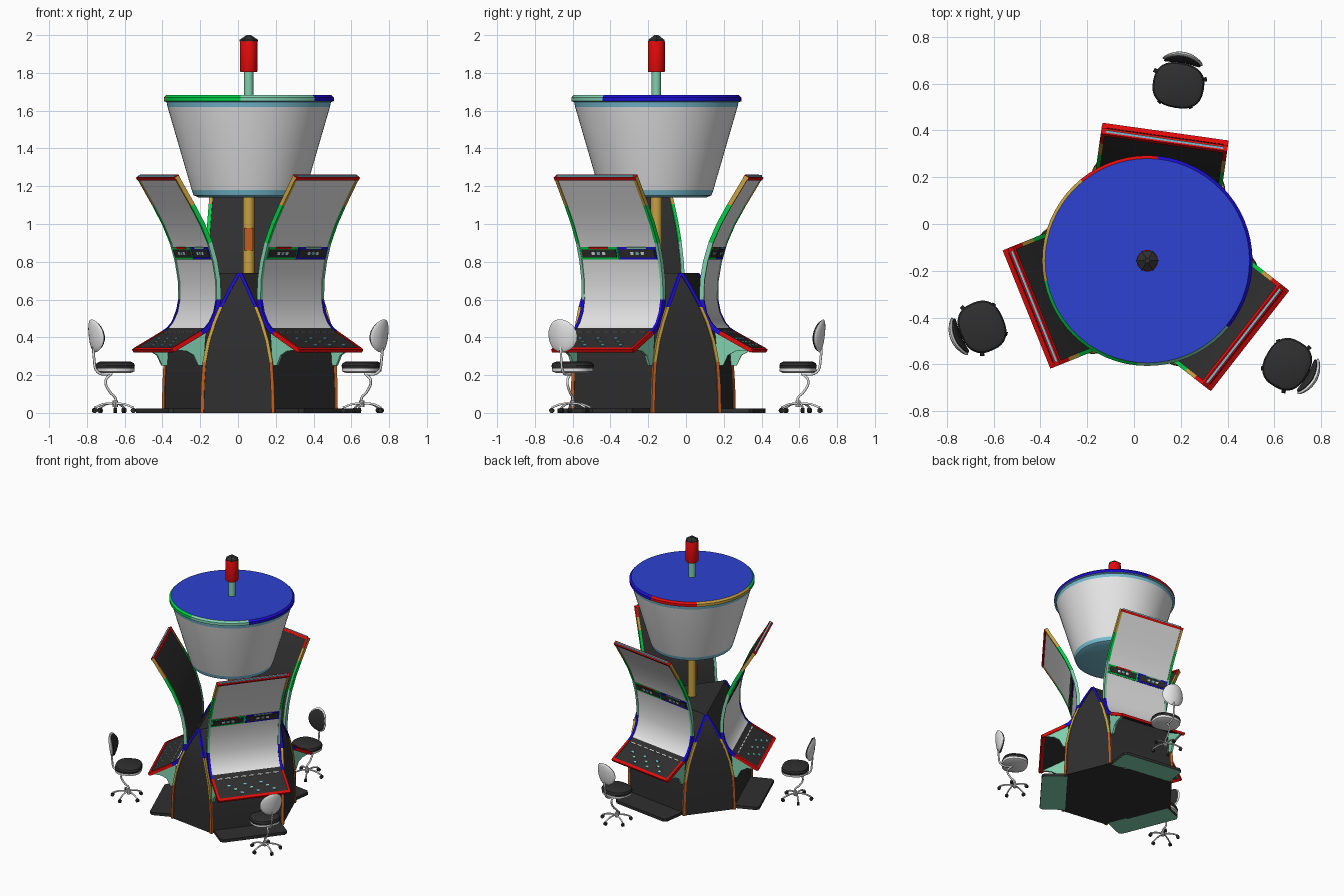
import bpy, bmesh, math
from mathutils import Matrix, Vector

if "Cube" in bpy.data.objects:
    bpy.data.objects.remove(bpy.data.objects["Cube"])

COL = {"black": (.028, .028, .028), "white": (.8, .8, .8), "red": (.78, .003, .003),
       "green": (.0, .62, .06), "mint": (.22, .63, .43), "light_blue": (.19, .52, .66),
       "gold": (.58, .36, .05), "orange": (.53, .11, .015), "deep_blue": (.012, .004, .68),
       "roof_blue": (.026, .055, .64)}
NAMES = list(COL)
MATS = []
for k, c in COL.items():
    m = bpy.data.materials.new(k)
    m.diffuse_color = (*c, 1)
    m.use_nodes = True
    m.node_tree.nodes["Principled BSDF"].inputs["Base Color"].default_value = m.diffuse_color
    MATS.append(m)


def make(name, verts, faces, cols, M=Matrix(), smooth=35):
    """Mesh object; cols is one colour name or one per face."""
    if isinstance(cols, str):
        cols = [cols] * len(faces)
    used = sorted(set(cols))
    me = bpy.data.meshes.new(name)
    me.from_pydata([M @ Vector(v) for v in verts], [], faces)
    for u in used:
        me.materials.append(MATS[NAMES.index(u)])
    for p, c in zip(me.polygons, cols):
        p.material_index = used.index(c)
    bm = bmesh.new()
    bm.from_mesh(me)
    bmesh.ops.remove_doubles(bm, verts=bm.verts, dist=1e-5)
    bmesh.ops.recalc_face_normals(bm, faces=bm.faces)
    bm.to_mesh(me)
    bm.free()
    ob = bpy.data.objects.new(name, me)
    bpy.context.collection.objects.link(ob)
    bpy.ops.object.select_all(action='DESELECT')
    ob.select_set(True)
    bpy.context.view_layer.objects.active = ob
    bpy.ops.object.shade_smooth_by_angle(angle=math.radians(smooth))
    return ob


def loft(name, rings, col, M=Matrix(), caps=True, smooth=35):
    """Skin closed rings; col is a name or a function(face centre, row, side)."""
    n = len(rings[0])
    verts = [v for r in rings for v in r]
    faces, cols = [], []
    pick = lambda f, i, j: col if isinstance(col, str) else col(
        sum((Vector(verts[a]) for a in f), Vector()) / len(f), i, j)
    for i in range(len(rings) - 1):
        for j in range(n):
            k = (j + 1) % n
            f = (i*n + j, i*n + k, (i+1)*n + k, (i+1)*n + j)
            faces.append(f)
            cols.append(pick(f, i, j))
    if caps:
        for i, base in ((0, 0), (len(rings) - 2, (len(rings) - 1) * n)):
            f = tuple(range(base, base + n))
            faces.append(f)
            cols.append(pick(f, i, -1))
    return make(name, verts, faces, cols, M, smooth)


def lathe(name, prof, n, col, M=Matrix(), sx=1, sy=1, e=1):
    """Turned shape; e below 1 makes the outline squarer."""
    q = lambda v: math.copysign(abs(v)**e, v)
    rings = [[(r*sx*q(math.cos(2*math.pi*j/n)), r*sy*q(math.sin(2*math.pi*j/n)), z) for j in range(n)]
             for r, z in prof]
    return loft(name, rings, col, M)


def box(name, lo, hi, col, M=Matrix()):
    return loft(name, [[(lo[0], lo[1], z), (hi[0], lo[1], z), (hi[0], hi[1], z), (lo[0], hi[1], z)]
                       for z in (lo[2], hi[2])], col, M)


def ribbon(name, path, t0, t1, a, b, col, M):
    """Strip following an (r, z) path, a in front and b behind, from t0 to t1 sideways."""
    rings = []
    for i, p in enumerate(path):
        q0, q1 = Vector(path[max(i-1, 0)]), Vector(path[min(i+1, len(path)-1)])
        d = (q1 - q0).normalized()
        n = Vector((-d.y, d.x))
        f, k = Vector(p) + n*a, Vector(p) - n*b
        rings.append([(f.x, t0, f.y), (f.x, t1, f.y), (k.x, t1, k.y), (k.x, t0, k.y)])
    return loft(name, rings, col, M)


def tube(name, pts, r, col, M):
    cu = bpy.data.curves.new(name, 'CURVE')
    cu.dimensions, cu.bevel_depth, cu.bevel_resolution, cu.use_fill_caps = '3D', r, 1, True
    cu.resolution_u = 5
    s = cu.splines.new('BEZIER')
    s.bezier_points.add(len(pts) - 1)
    for bp, p in zip(s.bezier_points, pts):
        bp.co = M @ Vector(p)
        bp.handle_left_type = bp.handle_right_type = 'AUTO'
    cu.materials.append(MATS[NAMES.index(col)])
    ob = bpy.data.objects.new(name, cu)
    bpy.context.collection.objects.link(ob)


C = Matrix.Translation((.057, -.157, 0))
turn = lambda deg: C @ Matrix.Rotation(math.radians(deg), 4, 'Z')
STATIONS, PETALS = (82, 202, 322), (22, 142, 262)

# black core: six-sided at the floor, closing to three points
CORE = [(0, .42, .19), (.15, .42, .186), (.27, .418, .178), (.38, .413, .157), (.48, .405, .126),
        (.56, .394, .094), (.65, .374, .05), (.74, .345, .004)]
rings = []
for z, d, w in CORE:
    ring = []
    for a in PETALS:
        R = Matrix.Rotation(math.radians(a), 4, 'Z')
        ring += [tuple(R @ Vector((d, s*w, z))) for s in (-1, 1)]
    rings.append(ring)
loft("core_body", rings, "black", C)

# coloured trims along the core edges
trim_col = lambda c, i, j: "orange" if c.z < .27 else "gold" if c.z < .56 else "deep_blue"
for a in PETALS:
    for s in (-1, 1):
        loft("core_trim", [[(d + u*.008, s*w + v*.009, z) for u, v in ((-1, -1), (1, -1), (1, 1), (-1, 1))]
                           for z, d, w in CORE], trim_col, turn(a))

# central pole with its plate
lathe("centre_pole", [(.03, .73), (.03, 1.15)], 16, "gold", C)
box("pole_plate", (-.022, -.036, .86), (.022, -.027, .98), "orange", C)


# hanging conical drum with multicolour rim
def drum_col(c, i, j):
    if j < 0:
        return "light_blue" if c.z < 1.4 else "roof_blue"
    if i in (0, 1, 3, 4):
        return "light_blue"
    if i == 2:
        return "white"
    a = math.degrees(math.atan2(c.y, c.x)) % 360
    for lim, k in ((82, "deep_blue"), (130, "red"), (190, "gold"), (263, "green"), (322, "mint")):
        if a < lim:
            return k
    return "deep_blue"


lathe("drum", [(.265, 1.14), (.292, 1.152), (.302, 1.18), (.43, 1.62), (.435, 1.645), (.45, 1.65),
               (.45, 1.67), (.437, 1.683)], 64, drum_col, C)

# beacon on top
lathe("beacon_stem", [(.025, 1.67), (.025, 1.82)], 12, "mint", C)
lathe("beacon_lamp", [(.044, 1.805), (.046, 1.81), (.046, 1.965), (.044, 1.97)], 18, "red", C)
lathe("beacon_cap", [(.049, 1.967), (.049, 1.975), (.012, 2.0)], 6, "black", C)

# station profile, from screen top down to the desk lip
SCREEN = [(.522, 1.25), (.48, 1.18), (.431, 1.1), (.375, 1.0), (.331, .9), (.302, .8), (.285, .7),
          (.283, .6), (.297, .53), (.324, .475), (.35, .445), (.38, .425)]
PATH = SCREEN + [(.545, .333)]


def rad(z):
    for (r0, z0), (r1, z1) in zip(PATH, PATH[1:]):
        if z1 <= z <= z0:
            return r0 + (r1 - r0) * (z0 - z) / (z0 - z1)


def shell_col(c, i, j):
    return "white" if j == 0 and c.z > .44 else "black"


def edge_col(c, i, j):
    for lim, k in ((.40, "red"), (.64, "deep_blue"), (.86, "mint"), (1.06, "green"), (1.22, "gold")):
        if c.z < lim:
            return k
    return "red"


band = lambda z0, z1: [(rad(z), z) for z in (z1, (z0 + z1) / 2, z0)]
for a in STATIONS:
    M = turn(a)
    ribbon("screen_and_desk", PATH, -.262, .262, .006, .008, shell_col, M)
    ribbon("screen_top_trim", [(.528, 1.25), (.518, 1.235)], -.272, .272, .009, .02, "red", M)
    box("top_trim_inlay", (.518, -.255, 1.248), (.528, .255, 1.26), "light_blue", M)
    ribbon("desk_front_trim", [(.534, .339), (.553, .328)], -.272, .272, .009, .009, "red", M)
    for s in (-1, 1):
        ribbon("station_side_trim", PATH, s*.264 - .009, s*.264 + .009, .01, .014, edge_col, M)
        # bracket below the desk
        br = [(.35, .435), (.38, .415), (.53, .333), (.46, .327), (.42, .305), (.393, .25), (.365, .25)]
        loft("desk_bracket", [[(r, s*.256 + u, z) for r, z in br] for u in (-.008, .008)], "mint", M)
        # button band, one half per side
        t0, t1 = (-.253, -.003) if s < 0 else (.003, .253)
        ribbon("band_frame", band(.815, .88), t0, t1, .011, 0, "green" if s < 0 else "deep_blue", M)
        ribbon("band_top_strip", band(.871, .88), t0 + .06, t1 - .06, .013, 0, "red" if s < 0 else "mint", M)
        ribbon("band_panel", band(.826, .869), t0 + .01, t1 - .01, .014, 0, "black", M)
        for k in range(3):
            t = s*.13 + (k - 1)*.035
            ribbon("band_button", band(.84, .855), t - .011, t + .011, .016, 0, ("white", "light_blue", "white")[k], M)
    # dashed white row and small controls on the desk
    D = M @ Matrix.Translation((.38, 0, .425)) @ Matrix.Rotation(math.atan2(.092, .165), 4, 'Y')
    for k in range(8):
        t = -.21 + k*.06
        box("ledge_light", (.004, t - .02, .004), (.012, t + .02, .01), "white", D)
    for k in range(9):
        t = -.16 + k*.04
        x = .07 + .035*(k % 3)
        box("desk_control", (x, t - .011, .004), (x + .014, t + .011, .011),
            ("light_blue", "mint", "light_blue")[k % 3], D)
    # foot plate, mint underneath
    plate = [(.36, -.25), (.53, -.25), (.55, -.23), (.55, .23), (.53, .25), (.36, .25)]
    loft("foot_plate", [[(r, t, z) for r, t in plate] for z in (.0, .022)],
         lambda c, i, j: "mint" if j < 0 and c.z < .01 else "black", M)


# swivel chairs, local +x towards the backrest
def backrest(name, x0, th, size, col, M):
    n, rings = 20, []
    for i in range(1, 12):
        f = math.pi * i / 12
        ring = []
        for j in range(n):
            g = 2 * math.pi * j / n
            y, z = size*math.sin(f)*math.cos(g), size*math.sin(f)*math.sin(g)
            ring.append((x0 + th*math.cos(f) - 3.0*y*y + .12*z, y, .408 + z))
        rings.append(ring)
    loft(name, rings, col, M, smooth=60)


for x, y, a in ((.19, .593, 80), (-.65, -.44, 203), (.655, -.60, 330)):
    M = Matrix.Translation((x, y, 0)) @ Matrix.Rotation(math.radians(a), 4, 'Z')
    lathe("seat_pan", [(.085, .212), (.103, .22), (.104, .236)], 32, "white", M, .92, 1.02, .8)
    lathe("seat_cushion", [(.104, .234), (.108, .25), (.102, .264), (.085, .271)], 32, "black", M, .9, 1.02, .8)
    backrest("backrest_shell", .126, .016, .088, "white", M)
    backrest("backrest_pad", .114, .014, .08, "black", M)
    tube("backrest_arm", [(.125, 0, .37), (.122, 0, .29), (.10, 0, .215), (.02, 0, .205)], .007, "white", M)
    tube("chair_stem", [(.02, 0, .21), (.055, 0, .17), (.03, 0, .11), (.0, 0, .08), (0, 0, .03)], .007, "white", M)
    lathe("chair_hub", [(.014, .03), (.014, .065)], 10, "white", M)
    for k in range(5):
        L = M @ Matrix.Translation((.01, 0, 0)) @ Matrix.Rotation(math.radians(72*k), 4, 'Z')
        tube("chair_leg", [(0, 0, .05), (.06, 0, .046), (.108, 0, .028)], .006, "white", L)
        W = L @ Matrix.Translation((.108, 0, .013)) @ Matrix.Rotation(math.pi/2, 4, 'X')
        lathe("caster", [(.013, -.009), (.013, .009)], 10, "black", W)
